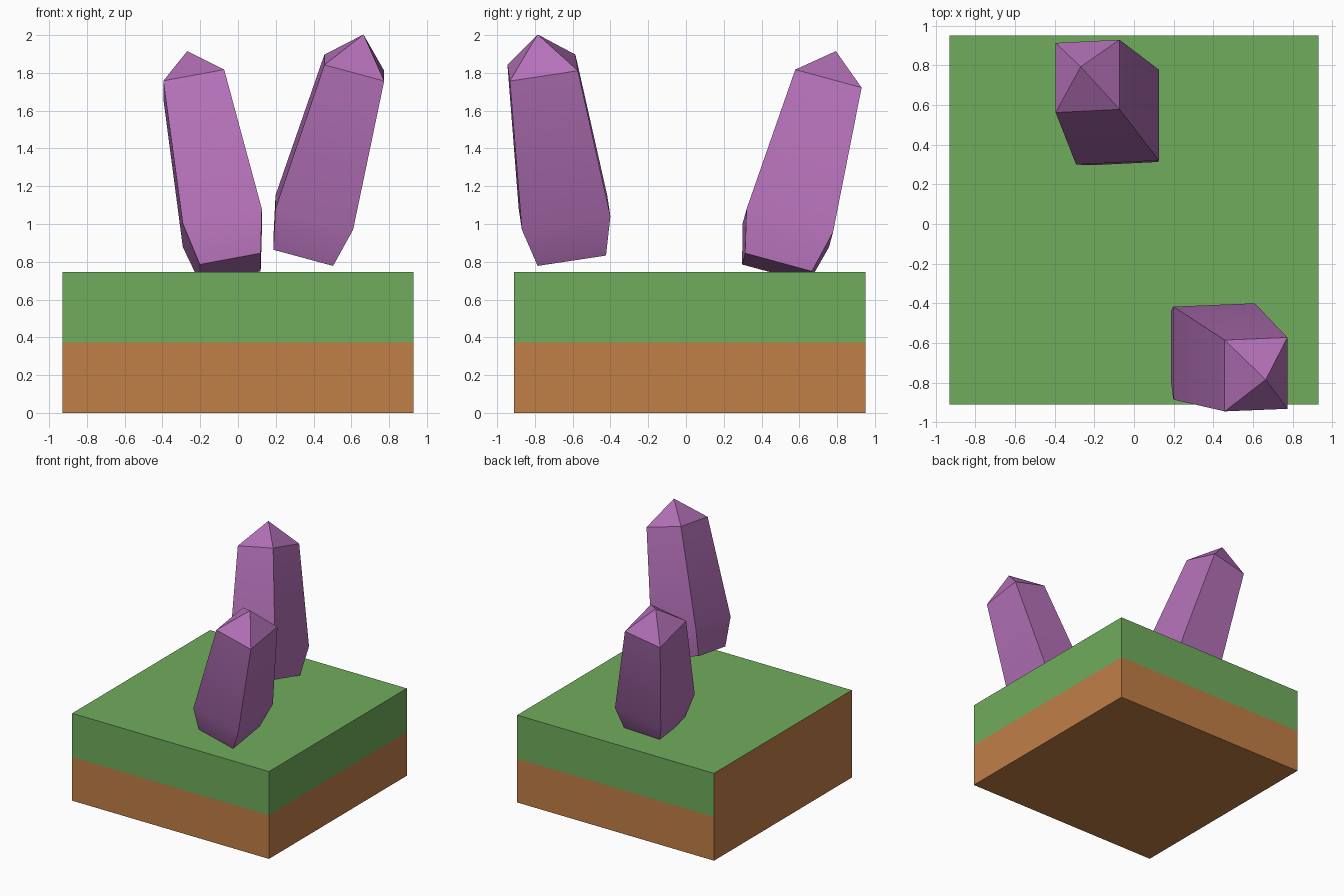
import bpy
import bmesh
from mathutils import Vector

cube = bpy.data.objects.get("Cube")
if cube:
    bpy.data.objects.remove(cube, do_unlink=True)


def material(name, rgb):
    mat = bpy.data.materials.new(name)
    mat.use_nodes = True
    mat.diffuse_color = (*rgb, 1)
    mat.node_tree.nodes["Principled BSDF"].inputs["Base Color"].default_value = (*rgb, 1)
    return mat


def make_object(name, bm, mats):
    bmesh.ops.recalc_face_normals(bm, faces=bm.faces)
    mesh = bpy.data.meshes.new(name)
    bm.to_mesh(mesh)
    bm.free()
    for mat in mats:
        mesh.materials.append(mat)
    obj = bpy.data.objects.new(name, mesh)
    bpy.context.collection.objects.link(obj)
    return obj


grass = material("grass green", (0.163, 0.413, 0.107))
dirt = material("dirt brown", (0.53, 0.209, 0.062))
violet = material("crystal purple", (0.462, 0.168, 0.486))

# Ground block: grass upper half, bare dirt below and on the whole -x side
HEIGHT, SIDE, SHIFT = 0.746, 1.86, 0.02
bm = bmesh.new()
bmesh.ops.create_cube(bm, size=1)
bmesh.ops.scale(bm, vec=(SIDE, SIDE, HEIGHT), verts=bm.verts)
bmesh.ops.translate(bm, vec=(0, SHIFT, HEIGHT / 2), verts=bm.verts)
bmesh.ops.bisect_plane(bm, geom=bm.verts[:] + bm.edges[:] + bm.faces[:],
                       plane_co=(0, 0, HEIGHT / 2), plane_no=(0, 0, 1))
bm.normal_update()
for face in bm.faces:
    upper = face.calc_center_median().z > HEIGHT / 2
    face.material_index = 0 if upper and face.normal.x > -0.5 else 1
make_object("ground_block", bm, [grass, dirt])

# Crystal rings: distance along the axis, half width, half depth
RINGS = [(-0.223, 0.164, 0.183), (0, 0.213, 0.237), (0.803, 0.164, 0.182)]
TIP = 0.988


def crystal(name, centre, lean):
    """Four-sided pointed crystal; centre is the middle of its widest ring."""
    centre, axis = Vector(centre), Vector(lean).normalized()
    depth = axis.cross(Vector((1, 0, 0))).normalized()
    width = depth.cross(axis)
    bm = bmesh.new()
    rings = []
    for along, w, d in RINGS:
        rings.append([bm.verts.new(centre + axis * along + width * w * sx + depth * d * sy)
                      for sx, sy in ((-1, -1), (1, -1), (1, 1), (-1, 1))])
    tip = bm.verts.new(centre + axis * TIP)
    bm.faces.new(rings[0])
    for i in range(4):
        j = (i + 1) % 4
        for low, high in zip(rings, rings[1:]):
            bm.faces.new((low[i], low[j], high[j], high[i]))
        bm.faces.new((rings[-1][i], rings[-1][j], tip))
    obj = make_object(name, bm, [violet])
    bpy.ops.object.select_all(action="DESELECT")
    obj.select_set(True)
    bpy.context.view_layer.objects.active = obj
    bpy.ops.object.shade_smooth_by_angle()


crystal("front_crystal", (0.404, -0.643, 1.061), (0.21, -0.115, 0.76))
crystal("back_crystal", (-0.083, 0.539, 0.979), (-0.152, 0.208, 0.765))
